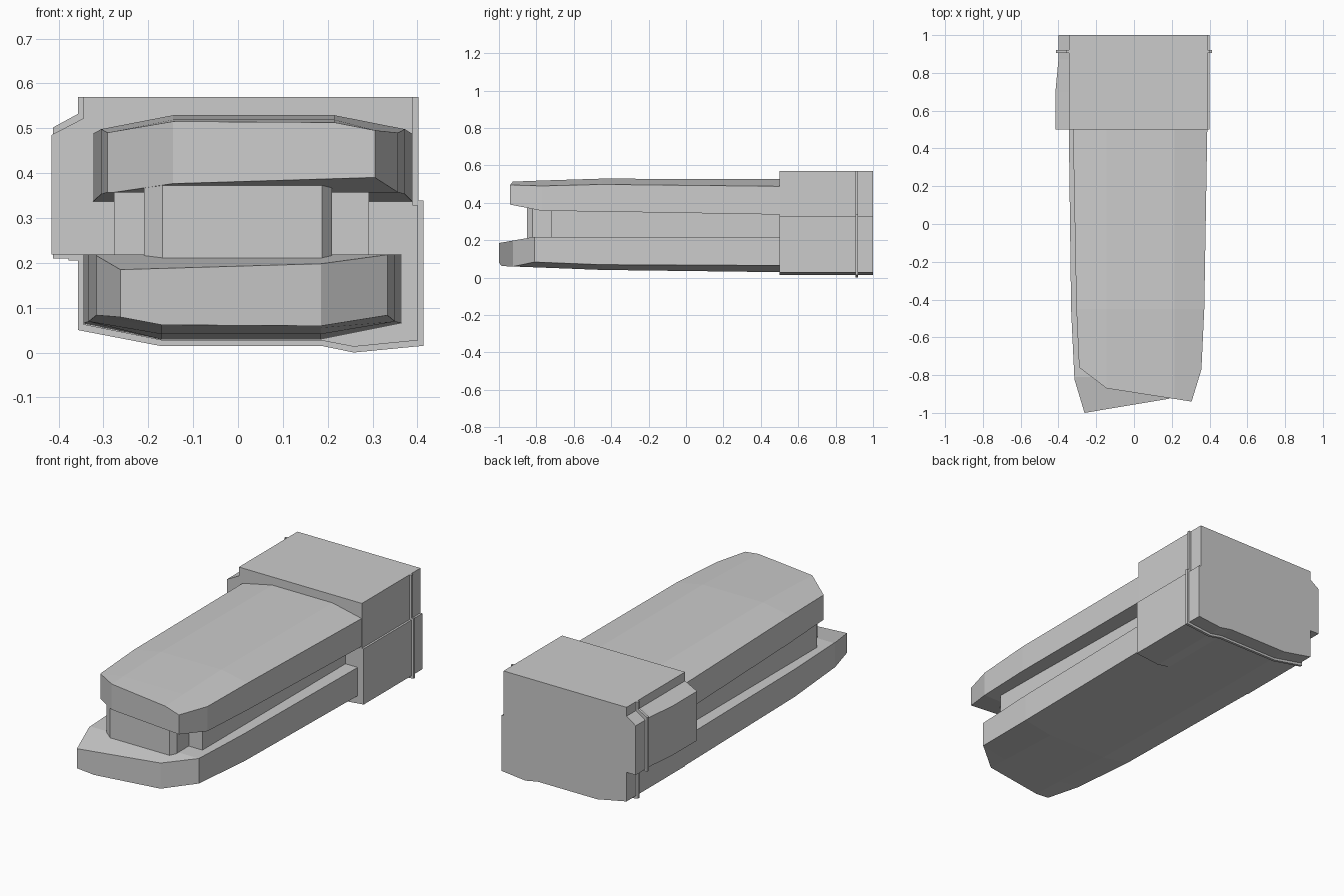
import bpy, bmesh
from mathutils import Vector

if "Cube" in bpy.data.objects:
    bpy.data.objects.remove(bpy.data.objects["Cube"])


def finish(name, bm):
    bmesh.ops.recalc_face_normals(bm, faces=bm.faces)
    mesh = bpy.data.meshes.new(name)
    bm.to_mesh(mesh)
    bm.free()
    obj = bpy.data.objects.new(name, mesh)
    bpy.context.collection.objects.link(obj)
    return obj


def loft(sections):
    """Skin a list of (y, [(x, z), ...]) sections and cap both ends."""
    bm = bmesh.new()
    rings = [[bm.verts.new((x, y, z)) for x, z in pts] for y, pts in sections]
    n = len(rings[0])
    for a, b in zip(rings, rings[1:]):
        for i in range(n):
            j = (i + 1) % n
            bm.faces.new((a[i], a[j], b[j], b[i]))
    bm.faces.new(rings[0])
    bm.faces.new(rings[-1])
    return bm


def trim_nose(bm, plan):
    """Cut the front with vertical planes through a left-to-right (x, y) outline."""
    for (x0, y0), (x1, y1) in zip(plan, plan[1:]):
        outward = Vector((y1 - y0, x0 - x1, 0)).normalized()
        geom = bm.verts[:] + bm.edges[:] + bm.faces[:]
        cut = bmesh.ops.bisect_plane(bm, geom=geom, plane_co=(x0, y0, 0),
                                     plane_no=outward, clear_outer=True)
        edges = [e for e in cut["geom_cut"] if isinstance(e, bmesh.types.BMEdge)]
        bmesh.ops.holes_fill(bm, edges=edges, sides=0)


# Upper slab: crowned top, tapered sides, rising underside, angled nose
def upper(left, right, rim, ridge, bottom):
    return [(left, bottom), (left, rim), (-0.145, ridge),
            (0.215, ridge), (right, rim), (right, bottom)]


bm = loft([(0.50, upper(-0.323, 0.388, 0.488, 0.526, 0.337)),
           (-0.45, upper(-0.305, 0.372, 0.498, 0.529, 0.353)),
           (-0.77, upper(-0.290, 0.357, 0.490, 0.519, 0.357)),
           (-1.00, upper(-0.280, 0.340, 0.487, 0.510, 0.402))])
trim_nose(bm, [(-0.29, -0.76), (-0.145, -0.87), (0.305, -0.94), (0.357, -0.77)])
finish("upper_slab", bm)


# Lower slab: flat top dipping at the nose, faceted belly
def lower(left, right, top, rim, belly):
    return [(left, top), (right, top), (right, rim),
            (0.185, belly), (-0.17, belly), (left, rim)]


bm = loft([(0.50, lower(-0.345, 0.365, 0.218, 0.065, 0.029)),
           (-0.45, lower(-0.333, 0.350, 0.218, 0.069, 0.041)),
           (-0.81, lower(-0.316, 0.333, 0.218, 0.083, 0.055)),
           (-1.05, lower(-0.305, 0.320, 0.176, 0.088, 0.064))])
trim_nose(bm, [(-0.316, -0.82), (-0.262, -1.0), (0.185, -0.925), (0.333, -0.81)])
finish("lower_slab", bm)


# Core between the slabs, with a narrower chamfered tip
def box(left, right, bottom, top):
    return [(left, bottom), (right, bottom), (right, top), (left, top)]


finish("core", loft([(0.50, box(-0.277, 0.292, 0.20, 0.38)),
                     (-0.72, box(-0.277, 0.292, 0.20, 0.38))]))
finish("core_tip", loft([(-0.71, box(-0.21, 0.21, 0.20, 0.40)),
                         (-0.82, box(-0.21, 0.21, 0.20, 0.40)),
                         (-0.85, box(-0.168, 0.187, 0.20, 0.40))]))


# Rear housing with a side bulge that narrows towards the back
def housing(bulge):
    return [(-0.345, 0.57), (0.39, 0.57), (0.39, 0.328), (0.401, 0.328),
            (0.401, 0.027), (0.258, 0.013), (0.185, 0.027), (-0.17, 0.027),
            (-0.345, 0.062), (-0.345, 0.219), (bulge, 0.219), (bulge, 0.485),
            (-0.345, 0.522)]


finish("rear_housing", loft([(0.50, housing(-0.416)), (0.70, housing(-0.416)),
                             (0.87, housing(-0.40)), (1.00, housing(-0.40))]))

# Thin raised band around the housing
band = [(-0.357, 0.57), (0.402, 0.57), (0.402, 0.339), (0.414, 0.339),
        (0.414, 0.015), (0.258, 0.0), (0.185, 0.015), (-0.175, 0.015),
        (-0.357, 0.05), (-0.357, 0.205), (-0.378, 0.205), (-0.378, 0.21),
        (-0.412, 0.21), (-0.412, 0.502), (-0.357, 0.532)]
finish("housing_band", loft([(0.906, band), (0.92, band)]))
